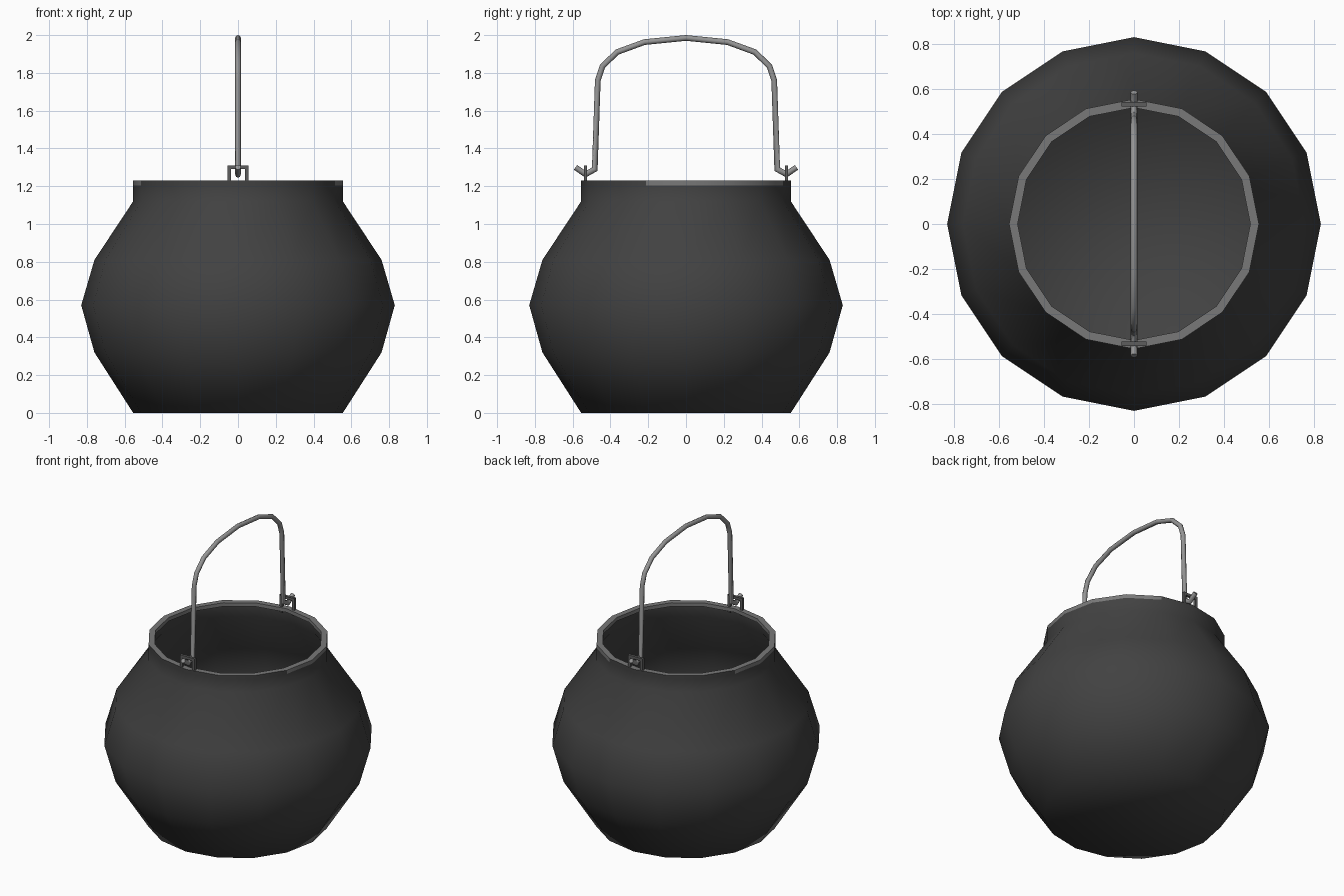
import bpy, bmesh, math
from mathutils import Vector

if "Cube" in bpy.data.objects:
    bpy.data.objects.remove(bpy.data.objects["Cube"])


def material(name, v):
    m = bpy.data.materials.new(name)
    m.diffuse_color = (v, v, v, 1)
    m.use_nodes = True
    m.node_tree.nodes["Principled BSDF"].inputs["Base Color"].default_value = m.diffuse_color
    return m


IRON = material("dark iron", 0.054)
WORN = material("worn rim grey", 0.19)
STEEL = material("handle steel", 0.3)
LUG = material("lug grey", 0.11)
SIDES = 16


def finish(name, bm, mats, angle, recalc=True):
    if recalc:
        bmesh.ops.recalc_face_normals(bm, faces=bm.faces)
    me = bpy.data.meshes.new(name)
    bm.to_mesh(me)
    bm.free()
    ob = bpy.data.objects.new(name, me)
    bpy.context.collection.objects.link(ob)
    for m in mats:
        me.materials.append(m)
    if angle:
        bpy.ops.object.select_all(action='DESELECT')
        ob.select_set(True)
        bpy.context.view_layer.objects.active = ob
        bpy.ops.object.shade_smooth_by_angle(angle=math.radians(angle))
    return ob


# 16-sided surface of revolution; returns its rings of vertices
def lathe(bm, profile, closed=False):
    rings = [[bm.verts.new((r * math.cos(math.tau * i / SIDES),
                            r * math.sin(math.tau * i / SIDES), z))
              for i in range(SIDES)] for r, z in profile]
    for k in range(len(rings) - (0 if closed else 1)):
        a, b = rings[k], rings[(k + 1) % len(rings)]
        for i in range(SIDES):
            j = (i + 1) % SIDES
            f = bm.faces.new((a[i], a[j], b[j], b[i]))
            # the lip only shows as worn patches on its right and left
            if closed and k == 0 and i not in (15, 0, 1, 2, 7, 8):
                f.material_index = 1
    return rings


# Pot: thin smooth shell with a closed bottom
bm = bmesh.new()
rings = lathe(bm, [(0.555, 0), (0.76, 0.32), (0.83, 0.57), (0.76, 0.81),
                   (0.555, 1.12), (0.555, 1.205)])
bm.faces.new(list(reversed(rings[0])))
finish("pot", bm, [IRON], 80, recalc=False)

# Rim: square-section ring
bm = bmesh.new()
lathe(bm, [(0.555, 1.205), (0.555, 1.23), (0.517, 1.23), (0.517, 1.205)], closed=True)
finish("rim", bm, [WORN, IRON], 40)


# Tube swept along a path lying in the y-z plane
def tube(name, path, radius, sides, mat):
    bm = bmesh.new()
    pts = [Vector((0, y, z)) for y, z in path]
    loops = []
    for k, p in enumerate(pts):
        a = (p - pts[k - 1]).normalized() if k else None
        b = (pts[k + 1] - p).normalized() if k < len(pts) - 1 else None
        t = ((a or b) + (b or a)).normalized()
        miter = 1 / max(0.6, t.dot(a or b))
        n = Vector((0, -t.z, t.y))
        loops.append([bm.verts.new(p + n * radius * miter * math.cos(math.tau * i / sides)
                                   + Vector((radius * math.sin(math.tau * i / sides), 0, 0)))
                      for i in range(sides)])
    for k in range(len(loops) - 1):
        for i in range(sides):
            j = (i + 1) % sides
            bm.faces.new((loops[k][i], loops[k][j], loops[k + 1][j], loops[k + 1][i]))
    bm.faces.new(loops[0])
    bm.faces.new(loops[-1])
    return finish(name, bm, [mat], 50)


# Bail handle with hooked ends
half = [(0.585, 1.30), (0.532, 1.263), (0.483, 1.29), (0.467, 1.76), (0.442, 1.835),
        (0.365, 1.91), (0.22, 1.963)]
path = half + [(0, 1.985)] + [(-y, z) for y, z in reversed(half)]
tube("handle", path, 0.015, 8, STEEL)

# Square lugs standing on the rim, front and back
for side, name in ((-1, "front_lug"), (1, "back_lug")):
    bm = bmesh.new()
    for cx, cz, sx, sz in ((-0.046, 1.25, 0.018, 0.12), (0.046, 1.25, 0.018, 0.12),
                           (0, 1.30, 0.11, 0.018)):
        vs = bmesh.ops.create_cube(bm, size=1)["verts"]
        bmesh.ops.scale(bm, vec=(sx, 0.018, sz), verts=vs)
        bmesh.ops.translate(bm, vec=(cx, side * 0.532, cz), verts=vs)
    finish(name, bm, [LUG], 0)
